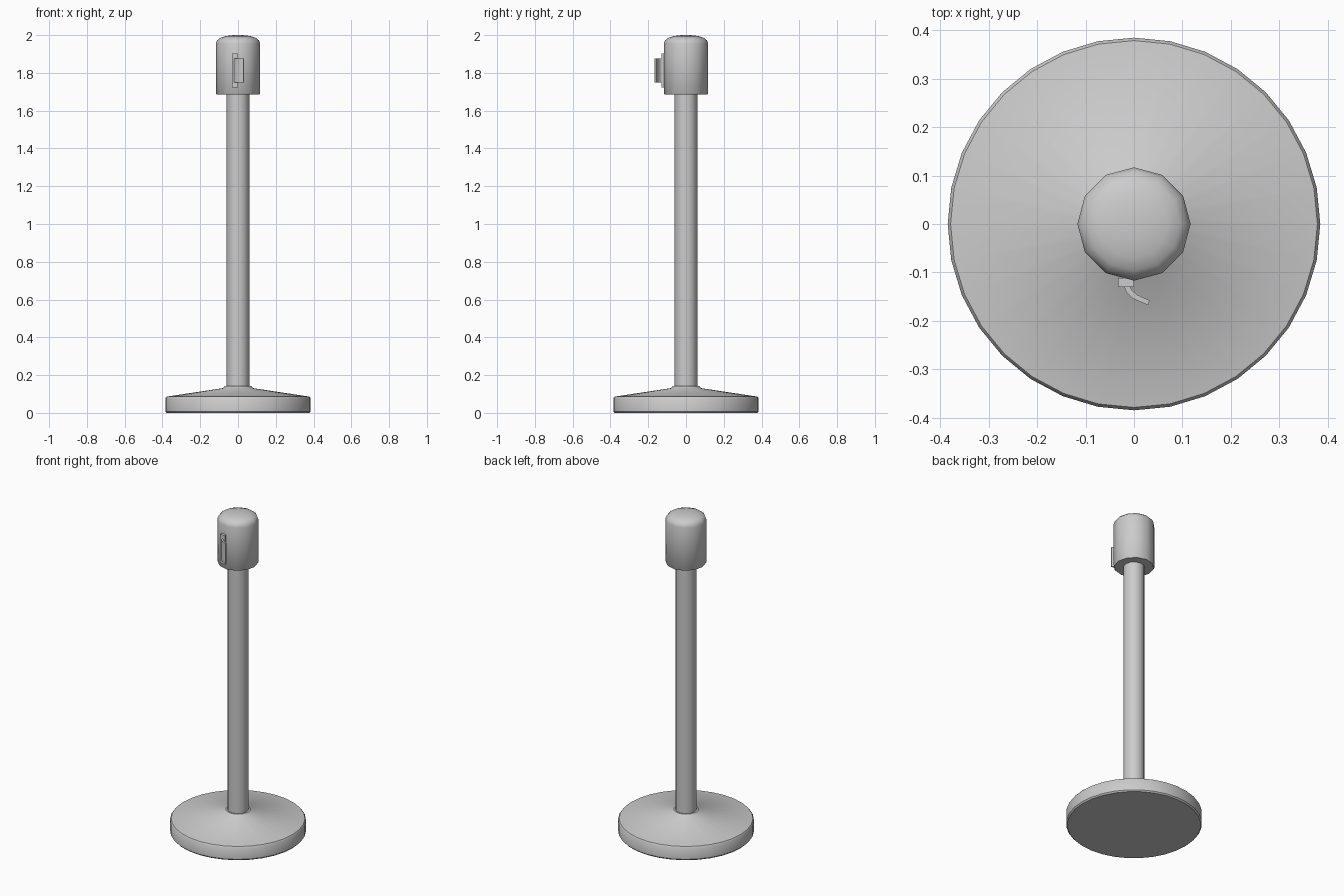
import bpy, bmesh
from math import cos, sin, tau

cube = bpy.data.objects.get("Cube")
if cube:
    bpy.data.objects.remove(cube, do_unlink=True)

# Single plain grey finish
GREY = (0.6, 0.6, 0.6, 1)
grey = bpy.data.materials.new("plain grey")
grey.use_nodes = True
grey.diffuse_color = GREY
grey.node_tree.nodes["Principled BSDF"].inputs["Base Color"].default_value = GREY


def finish(name, bm, angle=0.6):
    bmesh.ops.recalc_face_normals(bm, faces=bm.faces)
    mesh = bpy.data.meshes.new(name)
    bm.to_mesh(mesh)
    bm.free()
    mesh.materials.append(grey)
    obj = bpy.data.objects.new(name, mesh)
    bpy.context.collection.objects.link(obj)
    bpy.ops.object.select_all(action='DESELECT')
    obj.select_set(True)
    bpy.context.view_layer.objects.active = obj
    bpy.ops.object.shade_smooth_by_angle(angle=angle)
    return obj


def lathe(name, profile, sides, angle=0.6):
    """Turn (radius, height) points about z and cap both ends."""
    bm = bmesh.new()
    rings = [[bm.verts.new((r * cos(tau * i / sides), r * sin(tau * i / sides), z))
              for i in range(sides)] for r, z in profile]
    for low, high in zip(rings, rings[1:]):
        for i in range(sides):
            j = (i + 1) % sides
            bm.faces.new((low[i], low[j], high[j], high[i]))
    bm.faces.new(rings[0])
    bm.faces.new(rings[-1])
    return finish(name, bm, angle)


def upright(name, outline, bottom, top):
    """Raise a plan outline into a vertical solid."""
    bm = bmesh.new()
    face = bm.faces.new([bm.verts.new((x, y, bottom)) for x, y in outline])
    raised = bmesh.ops.extrude_face_region(bm, geom=[face])["geom"]
    for v in raised:
        if isinstance(v, bmesh.types.BMVert):
            v.co.z = top
    return finish(name, bm)


# Weighted base with sloping top and small collar
lathe("base", [(0.378, 0), (0.385, 0.008), (0.385, 0.078), (0.379, 0.086),
               (0.08, 0.131), (0.069, 0.143), (0.055, 0.143)], 32, 0.7)

# Post
lathe("post", [(0.061, 0.12), (0.061, 1.7)], 12)

# Domed head
lathe("head", [(0.112, 1.685), (0.117, 1.691), (0.117, 1.955), (0.111, 1.972),
               (0.096, 1.985), (0.07, 1.994), (0.035, 1.999), (0.008, 2.0)], 12, 0.75)

# Belt slot plate on the front of the head
upright("slot_plate", [(-0.033, -0.13), (0, -0.13), (0, -0.112), (-0.033, -0.112)],
        1.722, 1.902)

# Short curved belt end
upright("belt_tab", [(-0.021, -0.128), (-0.016, -0.14), (-0.003, -0.154), (0.03, -0.168),
                     (0.032, -0.158), (0.006, -0.146), (-0.005, -0.136), (-0.009, -0.128)],
        1.75, 1.876)
